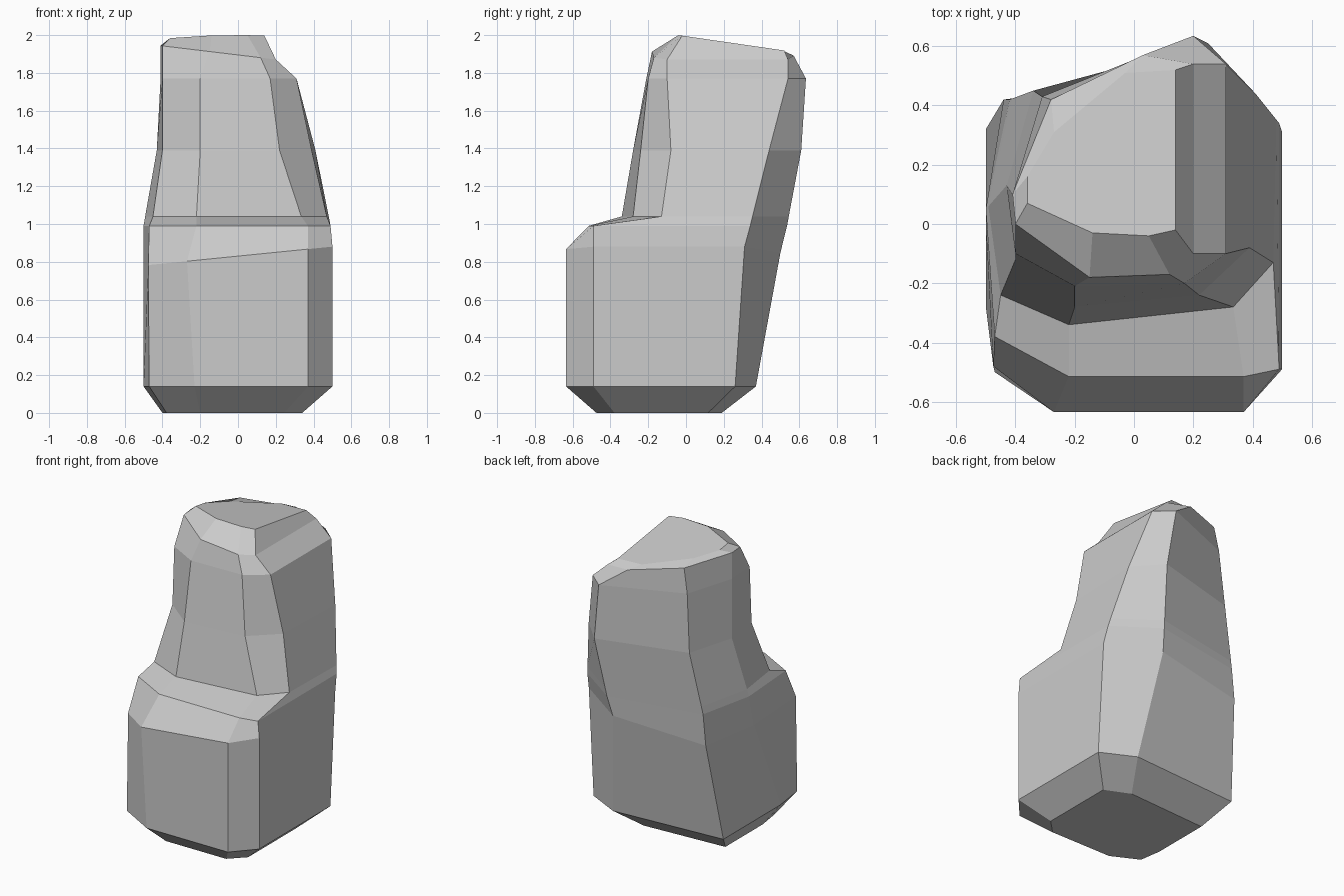
import bpy
import bmesh

if "Cube" in bpy.data.objects:
    bpy.data.objects.remove(bpy.data.objects["Cube"])

# Cross-sections run: front-left, front-right, right-front, right-back,
# back-right, back-left, left-middle, left-front.
foot = [(-.23, -.635), (.37, -.635), (.5, -.49), (.5, .26),
        (.28, .37), (-.5, .32), (-.5, -.28), (-.47, -.5)]
shoulder = [(-.27, -.635), (.37, -.635), (.5, -.49), (.5, .31),
            (.19, .5), (-.44, .42), (-.5, 0), (-.475, -.48)]
ledge = [(-.22, -.515), (.37, -.515), (.49, -.49), (.49, .34),
         (.21, .535), (-.42, .42), (-.5, .05), (-.47, -.38)]
waist = [(-.2, -.28), (.22, -.24), (.39, -.08), (.41, .44),
         (.25, .61), (-.34, .45), (-.43, .13), (-.4, -.12)]
neck = [(-.2, -.21), (.17, -.2), (.31, -.1), (.31, .54),
        (.2, .635), (-.31, .43), (-.41, .1), (-.4, -.1)]
brow = [(-.15, -.18), (.12, -.17), (.2, -.1), (.2, .54),
        (.03, .57), (-.28, .42), (-.41, .1), (-.4, 0)]
crown = [(-.14, -.03), (.05, -.04), (.14, -.02), (.14, .52),
         (-.03, .51), (-.27, .31), (-.36, .16), (-.36, .07)]

# Chamfered base is the foot section drawn inward
base = [(.74 * x - .03, .66 * y - .055) for x, y in foot]

# Inner edge of the front ledge; sides and back follow the main body
step = [(a[0] + (b[0] - a[0]) * .12, a[1] + (b[1] - a[1]) * .12)
        for a, b in zip(ledge, waist)]
step[0], step[1], step[2], step[7] = (-.22, -.34), (.335, -.28), (.47, -.13), (-.45, -.24)


def section(bm, points, z, tilt_x=0, tilt_y=0):
    return [bm.verts.new((x, y, z + tilt_x * x + tilt_y * y)) for x, y in points]


def loft(name, sections):
    bm = bmesh.new()
    rings = [section(bm, *s) for s in sections]
    n = len(rings[0])
    for low, high in zip(rings, rings[1:]):
        for i in range(n):
            j = (i + 1) % n
            bm.faces.new((low[i], low[j], high[j], high[i]))
    bm.faces.new(rings[0][::-1])
    bm.faces.new(rings[-1])
    bmesh.ops.recalc_face_normals(bm, faces=bm.faces)
    mesh = bpy.data.meshes.new(name)
    bm.to_mesh(mesh)
    bm.free()
    obj = bpy.data.objects.new(name, mesh)
    bpy.context.collection.objects.link(obj)
    return obj


# Leaning boulder with a stepped front
loft("boulder", [
    (base, 0),
    (foot, .14),
    (shoulder, .83, .1),
    (ledge, .99),
    (step, 1.04),
    (waist, 1.39),
    (neck, 1.77),
    (brow, 1.895, -.12),
    (crown, 1.994, 0, -.145),
])
